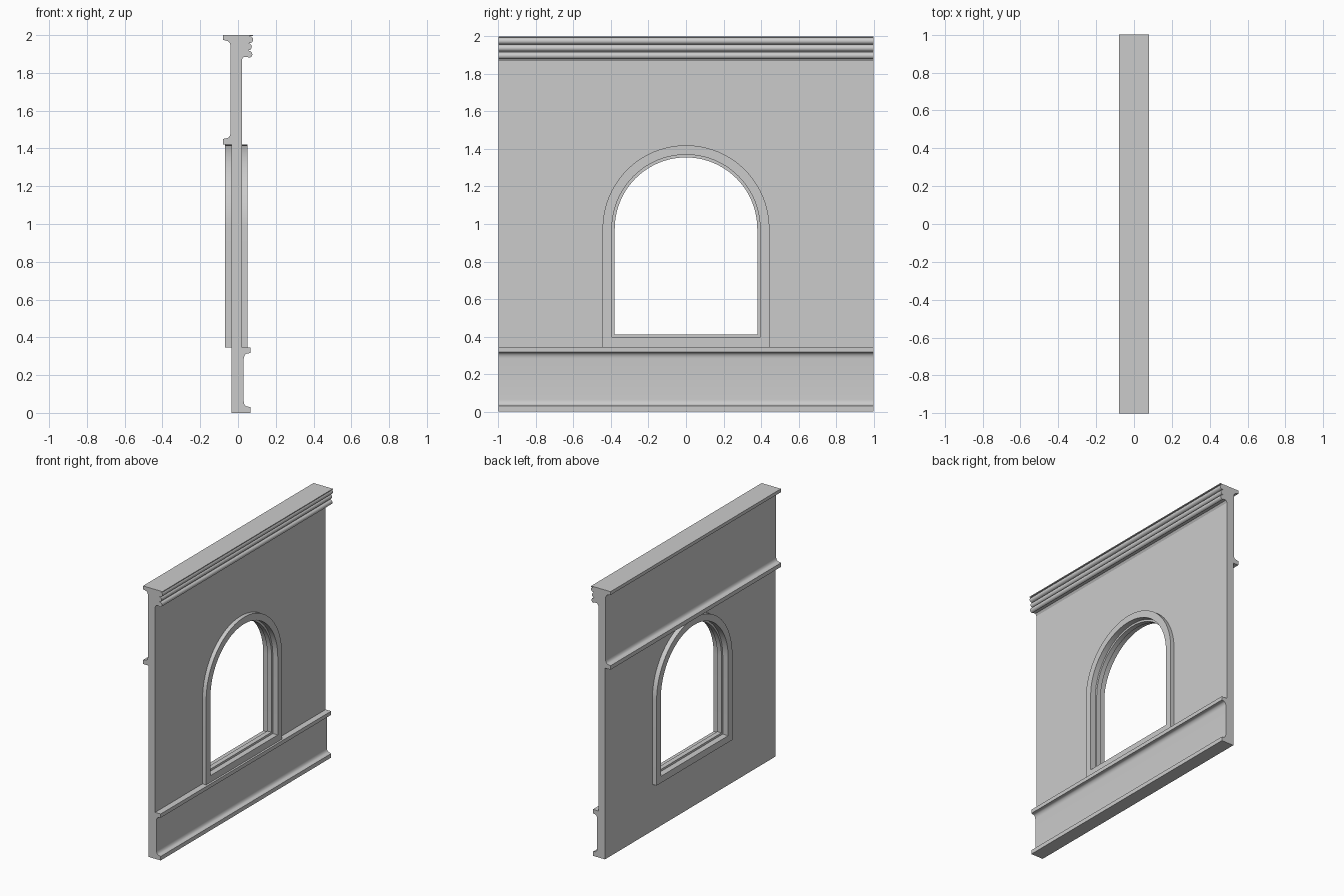
import bpy, bmesh
from math import sin, cos, pi
from mathutils import Matrix

if "Cube" in bpy.data.objects:
    bpy.data.objects.remove(bpy.data.objects["Cube"])

stone = bpy.data.materials.new("plain_grey")
stone.use_nodes = True
GREY = (0.6, 0.6, 0.6, 1)
stone.diffuse_color = GREY
stone.node_tree.nodes["Principled BSDF"].inputs["Base Color"].default_value = GREY

# Local axes of the drawing plane: face (y, z) runs through x, section (x, z) runs along -y
FACE = Matrix(((0, 0, 1, 0), (1, 0, 0, 0), (0, 1, 0, 0), (0, 0, 0, 1)))
SECTION = Matrix(((1, 0, 0, 0), (0, 0, -1, 0), (0, 1, 0, 0), (0, 0, 0, 1)))


def solid(name, loops, plane, depth, middle=0):
    """Fill the outlines (inner loops become holes) and give them thickness."""
    curve = bpy.data.curves.new(name, 'CURVE')
    curve.dimensions = '2D'
    curve.fill_mode = 'BOTH'
    curve.extrude = depth / 2
    for loop in loops:
        spline = curve.splines.new('POLY')
        spline.points.add(len(loop) - 1)
        for point, (a, b) in zip(spline.points, loop):
            point.co = (a, b, 0, 1)
        spline.use_cyclic_u = True
    drawn = bpy.data.objects.new(name + "_outline", curve)
    bpy.context.collection.objects.link(drawn)
    deps = bpy.context.evaluated_depsgraph_get()
    mesh = bpy.data.meshes.new_from_object(drawn.evaluated_get(deps))
    bpy.data.objects.remove(drawn)
    bm = bmesh.new()
    bm.from_mesh(mesh)
    bmesh.ops.remove_doubles(bm, verts=bm.verts, dist=0.0001)
    bm.transform(plane @ Matrix.Translation((0, 0, middle)))
    bmesh.ops.recalc_face_normals(bm, faces=bm.faces)
    bm.to_mesh(mesh)
    bm.free()
    mesh.name = name
    mesh.materials.clear()
    mesh.materials.append(stone)
    obj = bpy.data.objects.new(name, mesh)
    bpy.context.collection.objects.link(obj)
    bpy.context.view_layer.objects.active = obj
    bpy.ops.object.select_all(action='DESELECT')
    obj.select_set(True)
    bpy.ops.object.shade_smooth_by_angle(angle=0.6)
    return obj


def arch(half, bottom, spring=0.975, steps=40):
    """Round-headed opening outline."""
    head = [(half * cos(pi * i / steps), spring + half * sin(pi * i / steps))
            for i in range(steps + 1)]
    return [(half, bottom)] + head + [(-half, bottom)]


def cove(corner, wall, height, steps=6):
    """Hollow quarter curve from a ledge edge to the wall face."""
    (x, z) = corner
    return [(wall + (x - wall) * (1 - sin(t)), z + height * (1 - cos(t)))
            for t in (pi / 2 * i / steps for i in range(steps + 1))]


def lobe(x, z, radius, bulge, steps=8):
    """Rounded bead, running upwards."""
    return [(x + bulge * sin(pi * i / steps), z - radius * cos(pi * i / steps))
            for i in range(steps + 1)]


BACK, FRONT, PANEL, UPPER = -0.035, 0.02, 0.03, -0.04

# Wall slab with the arched opening
edge = [(-1, 0), (1, 0), (1, 2), (-1, 2)]
solid("wall", [edge, arch(0.395, 0.395)], FACE, FRONT - BACK, (FRONT + BACK) / 2)

# Window surround on both wall faces, and the thin rim inside it
for name, inside, outside in (("front_surround", FRONT, 0.05),
                              ("back_surround", BACK, -0.07)):
    solid(name, [arch(0.445, 0.345), arch(0.395, 0.395)], FACE,
          abs(outside - inside), (inside + outside) / 2)
solid("window_rim", [arch(0.395, 0.395), arch(0.38, 0.41)], FACE, 0.035, -0.008)

# Dado panel with base moulding and sill moulding
dado = [(FRONT, 0), (0.065, 0), (0.065, 0.03)]
dado += cove((0.05, 0.034), PANEL, 0.03)
dado += cove((0.05, 0.314), PANEL, -0.03)[::-1]
dado += [(0.065, 0.317), (0.065, 0.345), (FRONT, 0.345)]
solid("dado_panel", [dado], SECTION, 2)

# Front cornice of three beads
cornice = [(FRONT, 1.87), (0.03, 1.885), (0.05, 1.885)]
for x, z in ((0.058, 1.898), (0.055, 1.938), (0.062, 1.976)):
    cornice += lobe(x, z, 0.018, 0.018)
cornice += [(0.079, 1.994), (0.079, 2), (FRONT, 2)]
solid("front_cornice", [cornice], SECTION, 2)

# Back upper panel between a ledge and a top moulding
upper = [(BACK, 1.42), (-0.08, 1.42), (-0.08, 1.45)]
upper += cove((-0.06, 1.454), UPPER, 0.03)
upper += cove((-0.06, 1.97), UPPER, -0.03)[::-1]
upper += [(-0.08, 1.975), (-0.08, 2), (BACK, 2)]
solid("back_upper_panel", [upper], SECTION, 2)
